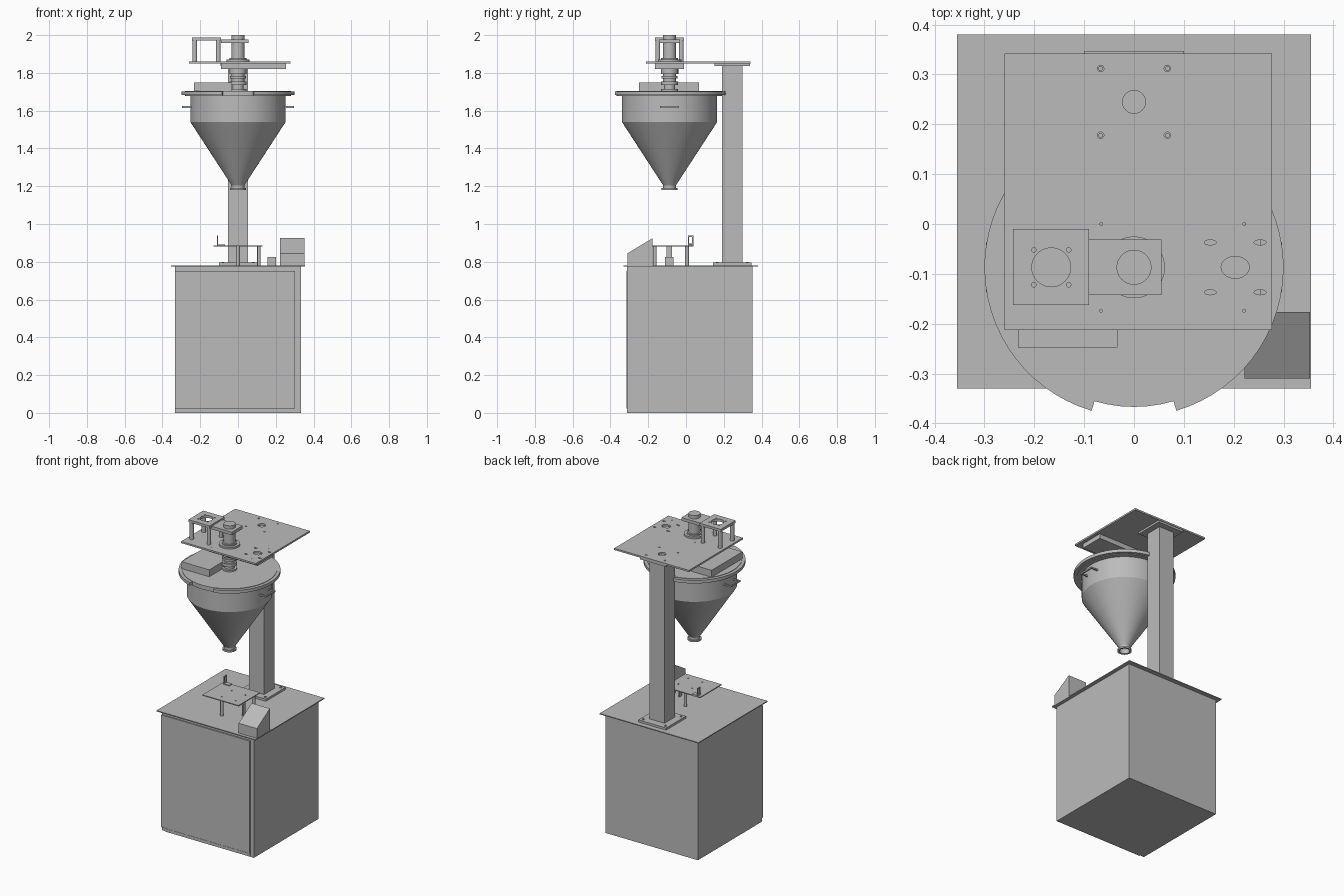
import bpy, bmesh
from math import pi, sin, cos, radians, acos
from mathutils import Matrix, Vector

if "Cube" in bpy.data.objects:
    bpy.data.objects.remove(bpy.data.objects["Cube"])

steel = bpy.data.materials.new("grey steel")
steel.use_nodes = True
colour = (0.5, 0.5, 0.5, 1)
steel.diffuse_color = colour
steel.node_tree.nodes["Principled BSDF"].inputs["Base Color"].default_value = colour

AXIS = -0.087      # y of hopper and drive axis
POST_Y = 0.245


def activate(obj):
    bpy.ops.object.select_all(action="DESELECT")
    obj.select_set(True)
    bpy.context.view_layer.objects.active = obj


def finish(name, bm, smooth=False):
    bmesh.ops.recalc_face_normals(bm, faces=bm.faces)
    mesh = bpy.data.meshes.new(name)
    bm.to_mesh(mesh)
    bm.free()
    mesh.materials.append(steel)
    obj = bpy.data.objects.new(name, mesh)
    bpy.context.collection.objects.link(obj)
    if smooth:
        activate(obj)
        bpy.ops.object.shade_smooth_by_angle(angle=radians(25))
    return obj


def add_box(bm, x, y, z):
    size = (x[1] - x[0], y[1] - y[0], z[1] - z[0], 1)
    mid = Vector((sum(x), sum(y), sum(z))) / 2
    bmesh.ops.create_cube(bm, size=1, matrix=Matrix.Translation(mid) @ Matrix.Diagonal(size))


def box(name, x, y, z):
    bm = bmesh.new()
    add_box(bm, x, y, z)
    return finish(name, bm)


def add_rod(bm, x, y, z, r, stretch=1):
    place = Matrix.Translation((x, y, sum(z) / 2)) @ Matrix.Diagonal((stretch, 1, 1, 1))
    bmesh.ops.create_cone(bm, cap_ends=True, segments=32, radius1=r, radius2=r,
                          depth=z[1] - z[0], matrix=place)


def rods(name, spots, z, r):
    bm = bmesh.new()
    for x, y in spots:
        add_rod(bm, x, y, z, r)
    finish(name, bm, True)


def lathe(name, profile, start=0, sweep=2 * pi, closed=False, steps=64):
    """Spin (radius, height) points about the drive axis."""
    bm = bmesh.new()
    full = sweep > 6.28
    count = steps if full else steps + 1
    rings = []
    for i in range(count):
        a = start + sweep * i / steps
        rings.append([bm.verts.new((r * cos(a), AXIS + r * sin(a), z)) for r, z in profile])
    n = len(profile)
    for i in range(steps):
        a, b = rings[i], rings[(i + 1) % count]
        for j in range(n if closed else n - 1):
            k = (j + 1) % n
            bm.faces.new((a[j], b[j], b[k], a[k]))
    if not full:
        bm.faces.new(rings[0])
        bm.faces.new(rings[-1])
    elif not closed:
        bm.faces.new([r[0] for r in rings])
        bm.faces.new([r[-1] for r in rings])
    finish(name, bm, True)


def drill(obj, holes, z):
    """Cut vertical holes given as (x, y, radius, stretch)."""
    bm = bmesh.new()
    for x, y, r, stretch in holes:
        add_rod(bm, x, y, z, r, stretch)
    cutter = finish("hole_cutter", bm)
    cutter.hide_render = True
    mod = obj.modifiers.new("holes", "BOOLEAN")
    mod.operation = "DIFFERENCE"
    mod.solver = "EXACT"
    mod.object = cutter
    activate(obj)
    bpy.ops.object.modifier_apply(modifier=mod.name)
    bpy.data.objects.remove(cutter)


def corners(cx, cy, dx, dy):
    return [(cx + sx * dx, cy + sy * dy) for sx in (-1, 1) for sy in (-1, 1)]


# Cabinet, its front door and rim strips
box("cabinet", (-0.333, 0.333), (-0.306, 0.353), (0, 0.775))
box("cabinet_door", (-0.333, 0.303), (-0.314, -0.305), (0.022, 0.752))
box("door_bottom_strip", (-0.306, 0.303), (-0.312, -0.305), (0, 0.02))
box("cabinet_side_lip", (0.308, 0.333), (-0.312, -0.305), (0, 0.775))
box("cabinet_top_sheet", (-0.355, 0.355), (-0.33, 0.38), (0.775, 0.781))

# Column with its base and cap plates
post_bolts = corners(0, POST_Y, 0.067, 0.067)
box("column_base_plate", (-0.1, 0.1), (0.143, 0.347), (0.781, 0.795))
rods("base_bolts", corners(0, POST_Y, 0.08, 0.08), (0.79, 0.8), 0.007)
box("column", (-0.054, 0.054), (0.19, 0.298), (0.79, 1.84))
box("column_cap_plate", (-0.093, 0.093), (0.152, 0.338), (1.837, 1.85))

# Upper deck plate with its holes and slots
deck = box("deck_plate", (-0.26, 0.277), (-0.213, 0.342), (1.85, 1.861))
holes = [(0, POST_Y, 0.023, 1), (0.203, AXIS, 0.022, 1.28)]
holes += [(x, y, 0.0065, 1) for x, y in post_bolts]
holes += [(x, y, 0.005, 2.4) for x, y in corners(0.203, AXIS, 0.05, 0.05)]
holes += [(x, y, 0.003, 1) for x, y in corners(0.0775, AXIS, 0.1435, 0.087)]
drill(deck, holes, (1.83, 1.88))
rods("deck_bolts", post_bolts, (1.845, 1.859), 0.0045)
box("belt_housing", (-0.09, 0.255), (-0.163, -0.01), (1.82, 1.85))

# Drive bearing, shaft and couplings
lathe("drive_bearing", [(0.062, 1.861), (0.062, 1.872), (0.045, 1.872), (0.045, 1.88),
                        (0.035, 1.88), (0.035, 2.0)], steps=40)
lathe("drive_shaft", [(0.045, 1.70), (0.045, 1.715), (0.03, 1.715), (0.03, 1.735),
                      (0.045, 1.735), (0.045, 1.755), (0.034, 1.755), (0.034, 1.77),
                      (0.043, 1.77), (0.043, 1.783), (0.034, 1.783), (0.034, 1.795),
                      (0.046, 1.795), (0.046, 1.82)], steps=40)
box("drive_arm", (-0.09, 0.055), (-0.142, -0.031), (1.958, 1.978))

# Motor stand on four legs
stand = box("motor_stand_plate", (-0.243, -0.09), (-0.163, -0.01), (1.972, 1.988))
drill(stand, [(-0.166, AXIS, 0.039, 1)]
      + [(x, y, 0.0045, 1) for x, y in corners(-0.166, AXIS, 0.035, 0.035)], (1.95, 2.0))
rods("motor_stand_legs", corners(-0.1665, AXIS, 0.062, 0.062), (1.861, 1.972), 0.0125)

# Hopper, hollow down to its open outlet
lathe("hopper", [(0.28, 1.685), (0.28, 1.678), (0.252, 1.678), (0.252, 1.54), (0.034, 1.205),
                 (0.034, 1.19), (0.042, 1.19), (0.042, 1.18), (0.03, 1.18), (0.03, 1.205),
                 (0.247, 1.54), (0.247, 1.685)], closed=True)
lathe("hopper_lid", [(0.28, 1.685), (0.28, 1.705)])
gap = acos(0.085 / 0.3)
lathe("clamp_ring", [(0.279, 1.682), (0.3, 1.682), (0.3, 1.702), (0.279, 1.702)],
      start=-gap, sweep=pi + 2 * gap, closed=True)
box("lid_feed_box", (-0.233, -0.033), (-0.248, 0.07), (1.705, 1.75))

# Side handles
for side, name in ((1, "left_handle"), (-1, "right_handle")):
    bm = bmesh.new()
    add_box(bm, sorted((side * 0.288, side * 0.297)), (-0.137, -0.037), (1.615, 1.624))
    for y in (-0.137, -0.046):
        add_box(bm, sorted((side * 0.235, side * 0.29)), (y, y + 0.009), (1.615, 1.624))
    finish(name, bm)

# Control box with sloping top
bm = bmesh.new()
add_box(bm, (0.222, 0.353), (-0.31, -0.177), (0.781, 0.925))
for v in bm.verts:
    if v.co.y < -0.3 and v.co.z > 0.9:
        v.co.z = 0.845
finish("control_box", bm)

# Small work table with legs, sensor block and upright tab
table = box("work_table", (-0.13, 0.13), (-0.18, 0.04), (0.88, 0.886))
drill(table, [(x, y, 0.005, 1) for x, y in corners(0.03, AXIS, 0.05, 0.05)], (0.87, 0.9))
rods("table_legs", [(0.11, 0.005), (0, -0.165), (0, 0.005)], (0.781, 0.88), 0.01)
box("sensor_block", (0.155, 0.2), (-0.112, -0.066), (0.781, 0.825))
box("sensor_stem", (0.1, 0.106), (-0.102, -0.074), (0.781, 0.88))
box("tab_foot", (-0.112, -0.07), (0.01, 0.04), (0.886, 0.891))
bm = bmesh.new()
for y in (0.01, 0.033):
    add_box(bm, (-0.112, -0.107), (y, y + 0.007), (0.886, 0.938))
for z in (0.891, 0.931):
    add_box(bm, (-0.112, -0.107), (0.015, 0.035), (z, z + 0.007))
finish("upright_tab", bm)
